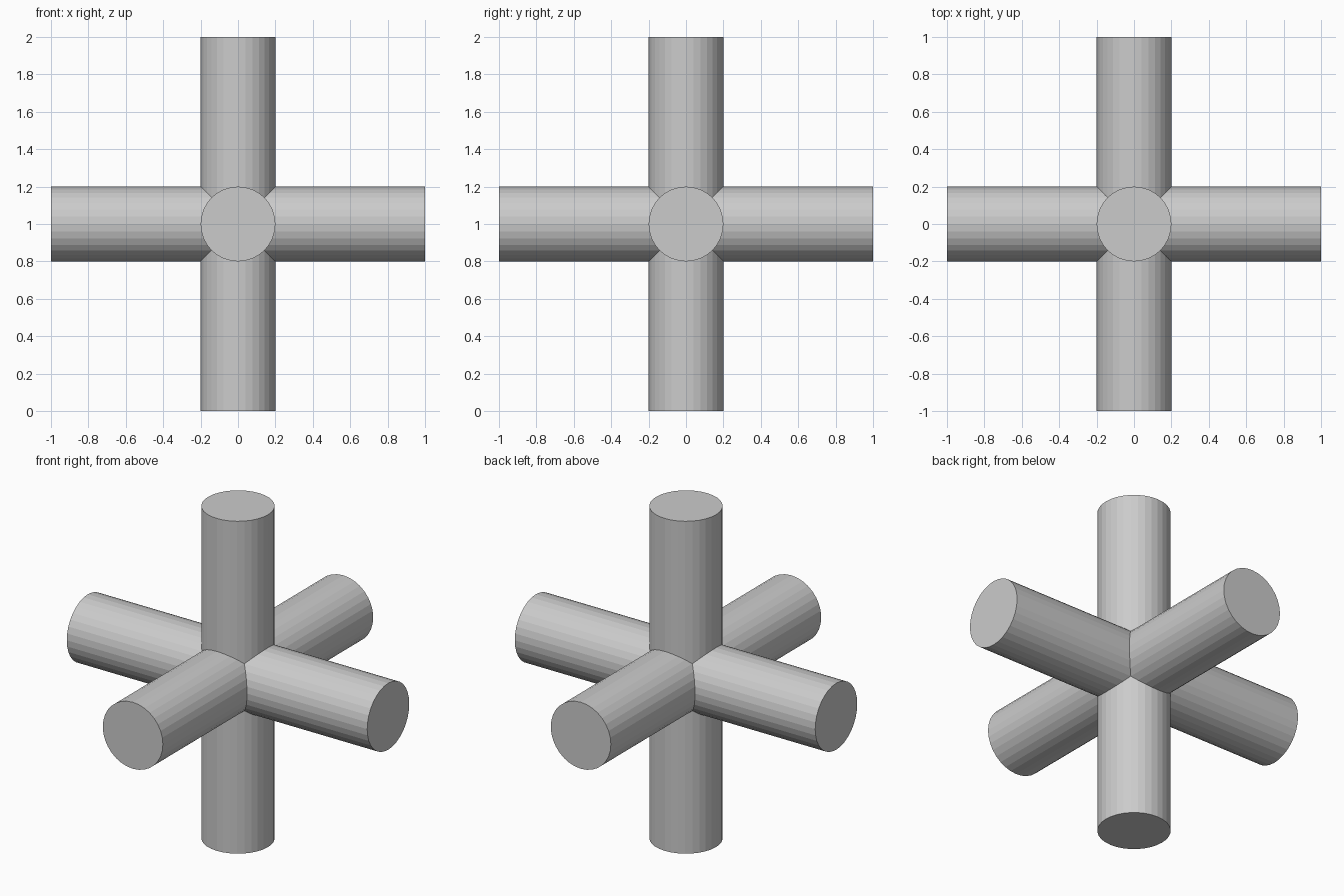
import bpy
from math import pi

if "Cube" in bpy.data.objects:
    bpy.data.objects.remove(bpy.data.objects["Cube"])

RADIUS, LENGTH, SIDES = 0.2, 2.0, 32


def bar(name, rotation):
    """Flat-faceted cylinder centred on the crossing point."""
    bpy.ops.mesh.primitive_cylinder_add(
        vertices=SIDES, radius=RADIUS, depth=LENGTH,
        location=(0, 0, 1), rotation=rotation)
    obj = bpy.context.object
    obj.name = name
    bpy.ops.object.transform_apply(location=False, rotation=True, scale=False)
    return obj


# Three equal bars crossing at right angles
bar("upright_bar", (0, 0, 0))
bar("side_to_side_bar", (0, pi / 2, 0))
bar("front_to_back_bar", (pi / 2, 0, 0))
